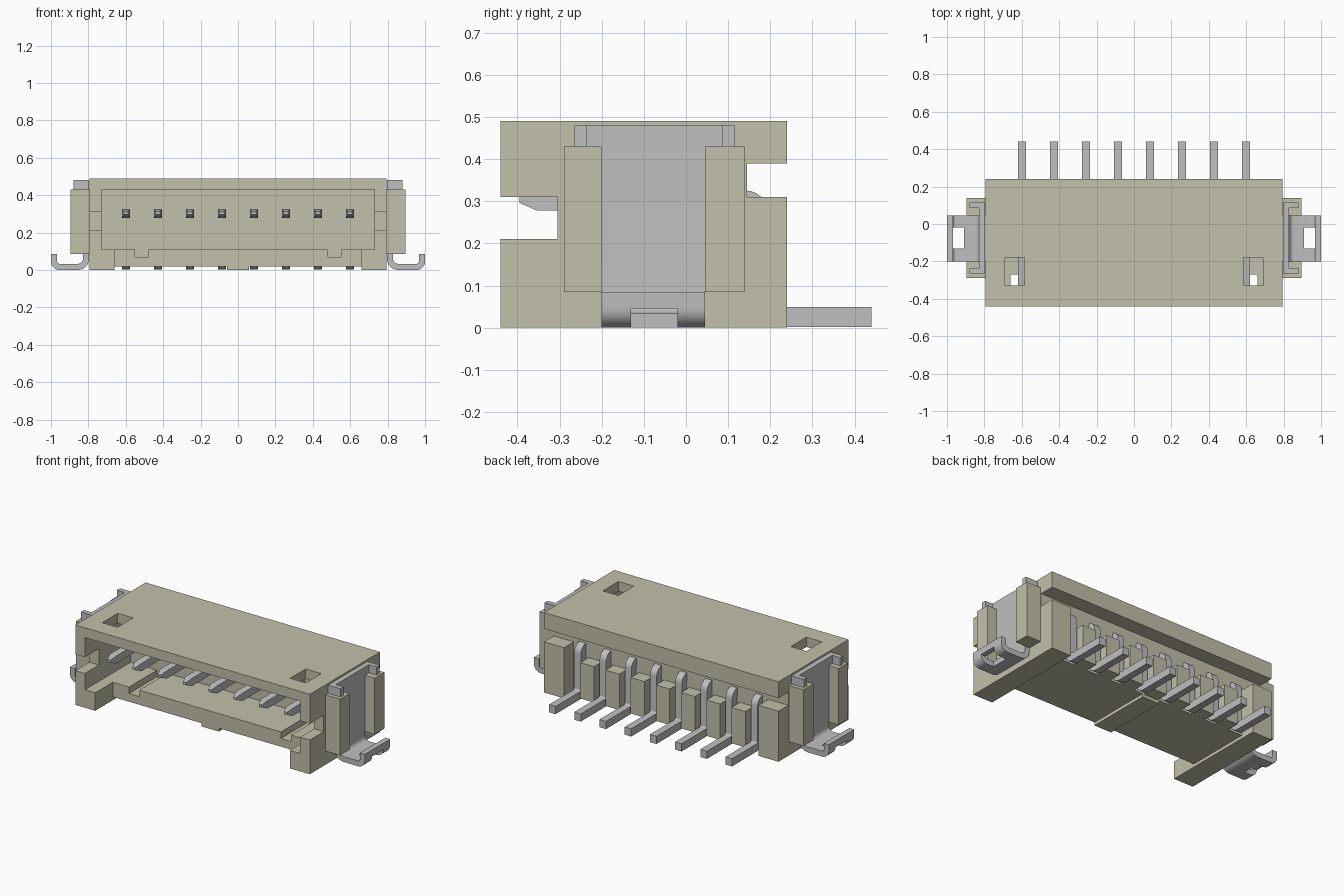
import bpy, bmesh, math
from mathutils import Vector

if "Cube" in bpy.data.objects:
    bpy.data.objects.remove(bpy.data.objects["Cube"])


def material(name, rgb):
    m = bpy.data.materials.new(name)
    m.use_nodes = True
    m.diffuse_color = (*rgb, 1)
    m.node_tree.nodes["Principled BSDF"].inputs["Base Color"].default_value = (*rgb, 1)
    return m


BEIGE = material("beige_plastic", (0.54, 0.525, 0.40))
GREY = material("grey_metal", (0.52, 0.52, 0.52))


def add_box(bm, x0, x1, y0, y1, z0, z1):
    vs = bmesh.ops.create_cube(bm, size=1)["verts"]
    for v in vs:
        v.co = ((x0 + x1) / 2 + v.co.x * (x1 - x0),
                (y0 + y1) / 2 + v.co.y * (y1 - y0),
                (z0 + z1) / 2 + v.co.z * (z1 - z0))


def make(name, bm, mat):
    bmesh.ops.recalc_face_normals(bm, faces=bm.faces)
    me = bpy.data.meshes.new(name)
    bm.to_mesh(me)
    bm.free()
    me.materials.append(mat)
    ob = bpy.data.objects.new(name, me)
    bpy.context.collection.objects.link(ob)
    return ob


def boxes(name, dims, mat):
    bm = bmesh.new()
    for d in dims:
        add_box(bm, *d)
    return make(name, bm, mat)


def select(ob):
    bpy.ops.object.select_all(action="DESELECT")
    ob.select_set(True)
    bpy.context.view_layer.objects.active = ob


def apply(ob, mod):
    select(ob)
    bpy.ops.object.modifier_apply(modifier=mod.name)


def cut(ob, dims):
    cutter = boxes("cutter", [dims], ob.data.materials[0])
    cutter.hide_render = True
    mod = ob.modifiers.new("cut", "BOOLEAN")
    mod.operation, mod.solver, mod.object = "DIFFERENCE", "EXACT", cutter
    apply(ob, mod)
    bpy.data.objects.remove(cutter)


def mirror(ob):
    apply(ob, ob.modifiers.new("mirror", "MIRROR"))


def smooth(ob):
    select(ob)
    bpy.ops.object.shade_smooth_by_angle(angle=math.radians(35))


def ribbon(path, radii, thick):
    """Outline of a bent strip: centre line with rounded corners, offset both ways."""
    pts = [Vector(p) for p in path]
    d = [(b - a).normalized() for a, b in zip(pts, pts[1:])]
    line = [(pts[0], d[0])]
    for p, r, d1, d2 in zip(pts[1:-1], radii, d, d[1:]):
        c = p - d1 * r + d2 * r
        for i in range(9):
            a = i / 8 * math.pi / 2
            line.append((c - d2 * r * math.cos(a) + d1 * r * math.sin(a),
                         d1 * math.cos(a) + d2 * math.sin(a)))
    line.append((pts[-1], d[-1]))
    side = [Vector((-t.y, t.x)) * thick / 2 for _, t in line]
    left = [p + s for (p, _), s in zip(line, side)]
    right = [p - s for (p, _), s in zip(line, side)]
    return left, right


def add_strip(bm, left, right, place, lo, hi, tip=None):
    """Solid strip; place maps (u, v, w) to 3D, tip narrows the first section."""
    rings = []
    for i, (a, b) in enumerate(zip(left, right)):
        l, h = tip if tip and i == 0 else (lo, hi)
        rings.append([bm.verts.new(place(q.x, q.y, w))
                      for q, w in ((a, l), (a, h), (b, h), (b, l))])
    for r, s in zip(rings, rings[1:]):
        for k in range(4):
            bm.faces.new((r[k], r[(k + 1) % 4], s[(k + 1) % 4], s[k]))
    bm.faces.new(rings[0])
    bm.faces.new(rings[-1][::-1])


# Housing: block with mating cavity, notches and rear recess
housing = boxes("housing", [(-0.795, 0.795, -0.44, 0.24, 0, 0.49)], BEIGE)
for c in [
    (-0.73, 0.73, -0.6, 0.0, 0.11, 0.43),       # mating cavity
    (-0.66, 0.66, -0.6, -0.27, -0.1, 0.2),      # floor set back from the front
    (-0.66, 0.66, -0.6, 0.6, -0.1, 0.02),       # raised underside
    (-0.66, 0.66, 0.145, 0.6, -0.1, 0.39),      # rear pin recess
    (-1, 1, 0.145, 0.6, 0.31, 0.39),            # rear side notches
    (-1, 1, -0.6, -0.305, 0.21, 0.31),          # front side notches
]:
    cut(housing, c)
for s in (-1, 1):
    x0, x1 = sorted((s * 0.48, s * 0.55))
    cut(housing, (x0, x1, -0.6, 0.0, 0.07, 0.2))          # floor grooves
    x0, x1 = sorted((s * 0.585, s * 0.69))
    cut(housing, (x0, x1, -0.33, -0.18, 0.4, 0.6))        # top windows

# Underside rib
boxes("bottom_rib", [(-0.06, 0.06, -0.27, 0.145, 0, 0.03)], BEIGE)

# Comb teeth between the pins
PITCH = 0.171
pin_x = [(i - 3.5) * PITCH for i in range(8)]
boxes("rear_teeth", [(x + PITCH / 2 - 0.047, x + PITCH / 2 + 0.047, 0.14, 0.225, 0.02, 0.24)
                     for x in pin_x[:-1]], BEIGE)

# Clip rails on both sides
rails = boxes("clip_rails", [(0.79, 0.895, -0.29, -0.2, 0.085, 0.43),
                             (0.79, 0.895, 0.045, 0.14, 0.085, 0.43)], BEIGE)
mirror(rails)

# Contact pins: straight blade, bent down behind and out along the board
left, right = ribbon([(-0.355, 0.302), (0.171, 0.302), (0.171, 0.025), (0.44, 0.025)],
                     [0.03, 0.034], 0.047)
left.insert(0, Vector((-0.395, 0.312)))
right.insert(0, Vector((-0.395, 0.296)))
for i, x in enumerate(pin_x):
    bm = bmesh.new()
    add_strip(bm, left, right, lambda u, v, w: (w, u, v),
              x - 0.022, x + 0.022, (x - 0.01, x + 0.01))
    smooth(make(f"contact_pin_{i + 1}", bm, GREY))

# Solder clips: bent foot with a window
left, right = ribbon([(0.812, 0.48), (0.812, 0.0165), (0.9835, 0.0165), (0.9835, 0.085)],
                     [0.045, 0.03], 0.033)
bm = bmesh.new()
add_strip(bm, left, right, lambda u, v, w: (u, w, v), -0.2, 0.045)
clip = make("solder_clips", bm, GREY)
cut(clip, (0.91, 1.1, -0.13, -0.02, -0.1, 0.045))
mirror(clip)
smooth(clip)

# Clip side wings and flanges
wings = boxes("clip_flanges", [(0.796, 0.828, -0.265, -0.2, 0.09, 0.48),
                               (0.796, 0.828, 0.045, 0.115, 0.09, 0.48),
                               (0.82, 0.88, -0.265, -0.235, 0.09, 0.48),
                               (0.82, 0.88, 0.085, 0.115, 0.09, 0.48)], GREY)
mirror(wings)
